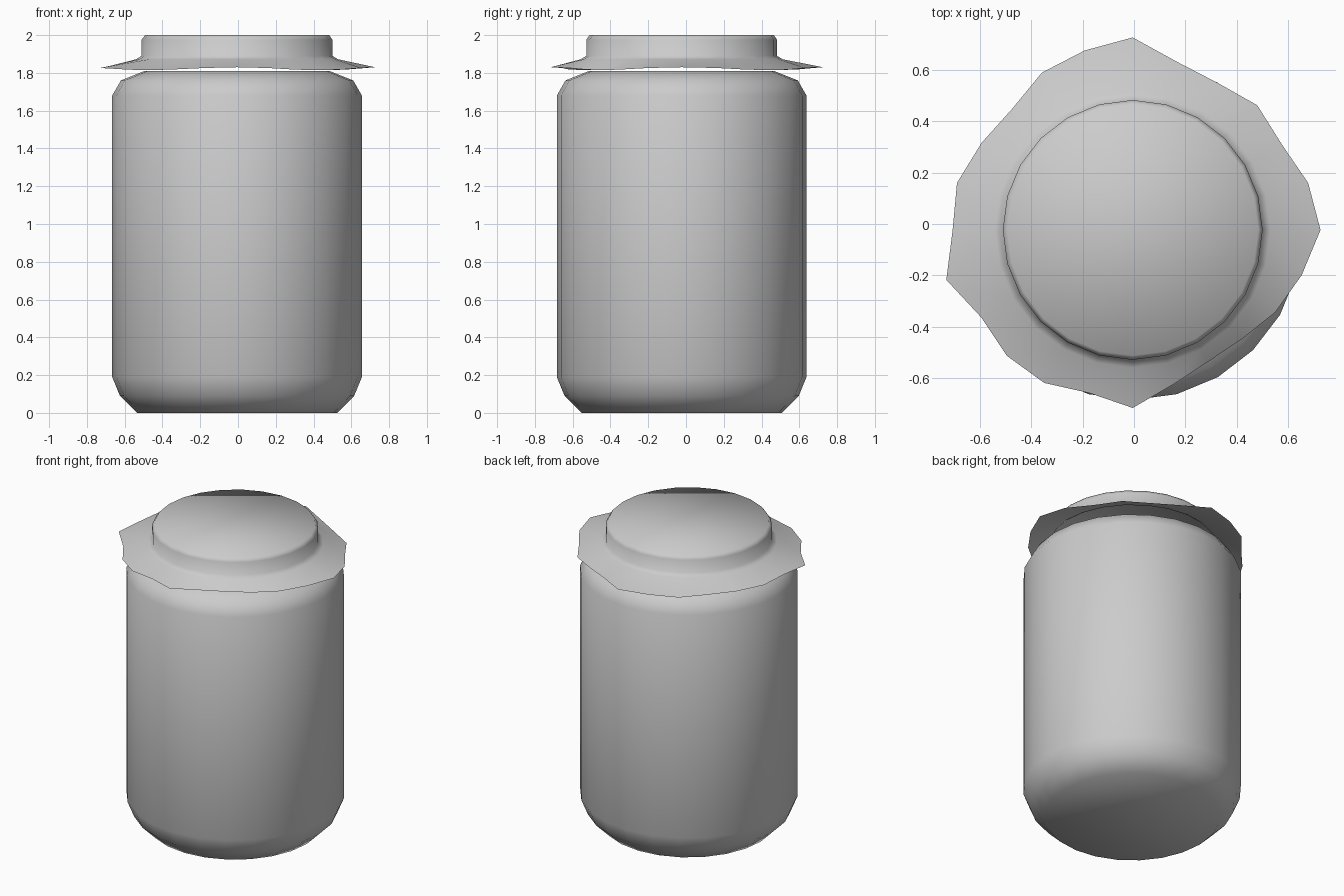
import bpy, bmesh
from math import sin, cos, radians

if "Cube" in bpy.data.objects:
    bpy.data.objects.remove(bpy.data.objects["Cube"], do_unlink=True)

SIDES = 24
CENTRE = (-0.005, -0.023)

grey = bpy.data.materials.new("plain grey")
grey.use_nodes = True
grey.diffuse_color = (0.6, 0.6, 0.6, 1)
grey.node_tree.nodes["Principled BSDF"].inputs["Base Color"].default_value = (0.6, 0.6, 0.6, 1)


def loft(name, rings, cap_bottom=False, cap_top=False):
    """Skin rings of (radius, height) pairs, one pair per side, clockwise from the back."""
    bm = bmesh.new()
    loops = []
    for ring in rings:
        loop = []
        for i, (r, z) in enumerate(ring):
            a = radians(i * 360 / SIDES)
            loop.append(bm.verts.new((CENTRE[0] + r * sin(a), CENTRE[1] + r * cos(a), z)))
        loops.append(loop)
    for low, high in zip(loops, loops[1:]):
        for i in range(SIDES):
            j = (i + 1) % SIDES
            bm.faces.new((low[j], low[i], high[i], high[j]))
    if cap_bottom:
        bm.faces.new(loops[0])
    if cap_top:
        bm.faces.new(loops[-1][::-1])
    mesh = bpy.data.meshes.new(name)
    bm.to_mesh(mesh)
    bm.free()
    mesh.materials.append(grey)
    mesh.polygons.foreach_set("use_smooth", [True] * len(mesh.polygons))
    obj = bpy.data.objects.new(name, mesh)
    bpy.context.collection.objects.link(obj)
    return obj


def circle(r, z):
    return [(r, z)] * SIDES


# Jar body with rounded foot and shoulder, running up into the neck
body = [(0.53, 0), (0.62, 0.09), (0.661, 0.19), (0.661, 1.68), (0.615, 1.76), (0.49, 1.81)]
loft("jar_body", [circle(*p) for p in body], cap_bottom=True, cap_top=True)

# Uneven cloth edge, clockwise from the back
hem_radius = [0.748, 0.675, 0.66, 0.685, 0.668, 0.706, 0.73, 0.68,
              0.64, 0.60, 0.59, 0.62, 0.692, 0.656, 0.687, 0.692,
              0.68, 0.75, 0.70, 0.707, 0.678, 0.664, 0.706, 0.722]
hem = [(r, 1.822 + 0.008 * cos(radians(i * 60))) for i, r in enumerate(hem_radius)]

# Cloth cover: wavy skirt, flared crease, wrapped lid side and flat top
cover = [hem, circle(0.535, 1.872), circle(0.505, 1.89),
         circle(0.505, 1.975), circle(0.488, 2.0)]
loft("cloth_cover", cover, cap_top=True)
